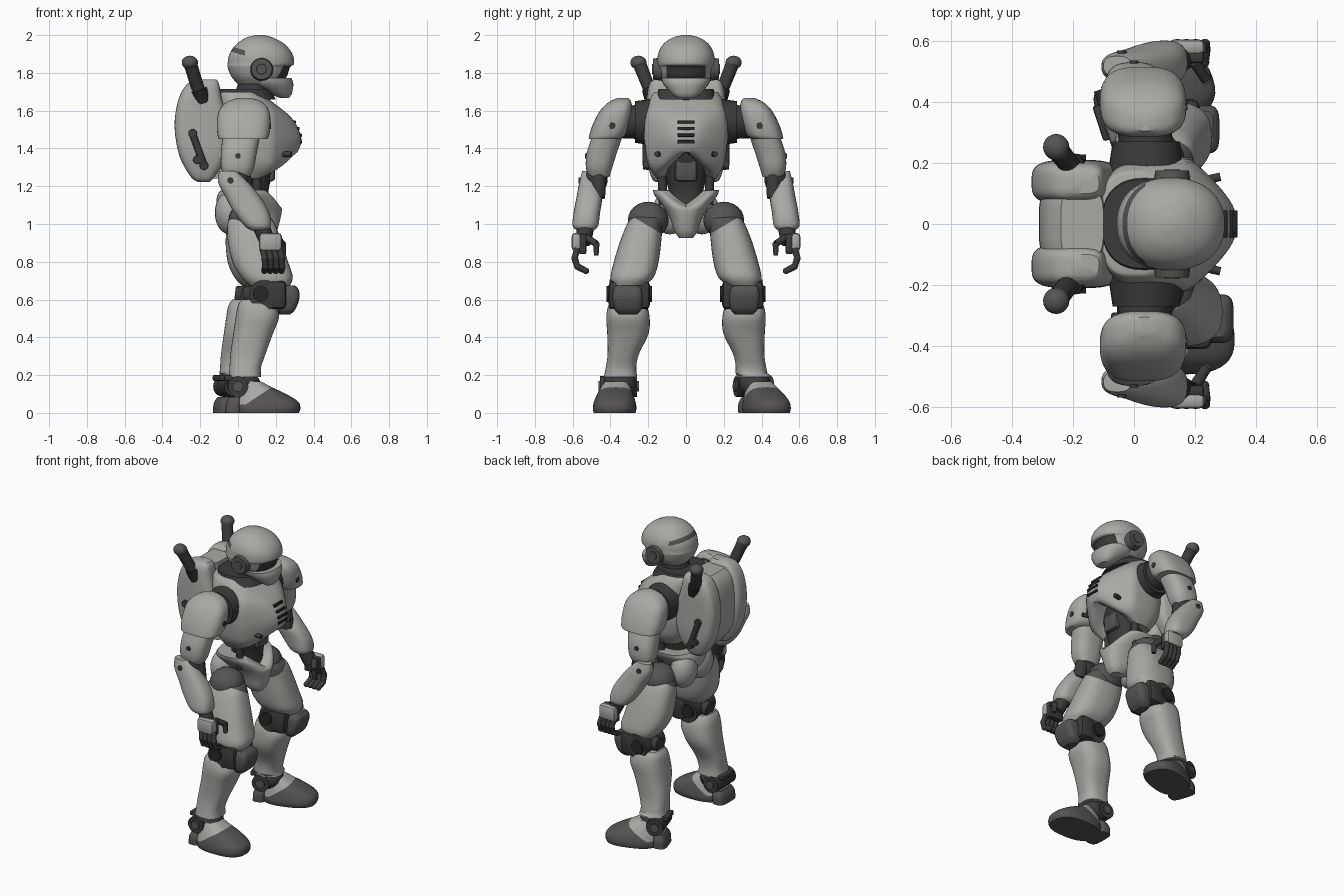
import bpy, bmesh, math
from mathutils import Vector


def material(name, c):
    m = bpy.data.materials.new(name)
    m.diffuse_color = (*c, 1)
    return m


LIGHT = material("pale_grey_armour", (0.40, 0.395, 0.375))
DARK = material("dark_joint", (0.045, 0.043, 0.043))
MID = material("brown_grey_pad", (0.095, 0.087, 0.087))
BLACK = material("black_slot", (0.02, 0.02, 0.02))


def make(name, bm, mats, rule=None, cuts=(), pair=False, leg=False):
    """Turn bm (built on the +y side) into one object, or a mirrored pair."""
    for co, no in cuts:                             # clean edges for painted areas
        bmesh.ops.bisect_plane(bm, geom=bm.verts[:] + bm.edges[:] + bm.faces[:],
                               plane_co=co, plane_no=Vector(no).normalized(), dist=1e-5)
    bmesh.ops.recalc_face_normals(bm, faces=bm.faces)
    if rule:
        for f in bm.faces:
            f.material_index = rule(f.calc_center_median())
    for s in ((1, -1) if pair else (1,)):
        b = bm.copy()
        for v in b.verts:
            if leg and s > 0:                       # this leg stands further back, toe out
                k = min(max((1.0 - v.co.z) / 0.4, 0), 1)
                if v.co.z < 0.21:
                    a, x, y = math.radians(18), v.co.x, v.co.y - 0.36
                    v.co.x = x * math.cos(a) - y * math.sin(a)
                    v.co.y = 0.36 + x * math.sin(a) + y * math.cos(a)
                v.co.x -= 0.05 * k
            v.co.y *= s
        if s < 0:
            bmesh.ops.reverse_faces(b, faces=b.faces)
        label = name if not pair else ("left_" if s > 0 else "right_") + name
        me = bpy.data.meshes.new(label)
        b.to_mesh(me)
        b.free()
        for m in mats:
            me.materials.append(m)
        bpy.context.collection.objects.link(bpy.data.objects.new(label, me))
    bm.free()


def loft(name, rings, mats, p=2.6, n=36, steps=4, warp=None, **kw):
    """Smooth skin through level rings (z, xmin, xmax, ymin, ymax)."""
    R = [Vector(r) for r in rings]
    R = [R[0]] + R + [R[-1]]
    fine = []
    for i in range(1, len(R) - 2):
        a, b, c, d = R[i - 1:i + 3]
        for k in range(steps):
            t = k / steps
            fine.append(0.5 * (2 * b + (c - a) * t + (2 * a - 5 * b + 4 * c - d) * t * t
                               + (3 * b - a - 3 * c + d) * t ** 3))
    fine.append(R[-1])
    bm = bmesh.new()
    loops = []
    for z, x0, x1, y0, y1 in fine:
        loop = []
        for j in range(n):
            a = math.tau * j / n
            c, s = math.cos(a), math.sin(a)
            co = Vector(((x0 + x1) / 2 + (x1 - x0) / 2 * math.copysign(abs(c) ** (2 / p), c),
                         (y0 + y1) / 2 + (y1 - y0) / 2 * math.copysign(abs(s) ** (2 / p), s), z))
            loop.append(bm.verts.new(warp(co) if warp else co))
        loops.append(loop)
    for A, B in zip(loops, loops[1:]):
        for j in range(n):
            bm.faces.new((A[j], A[(j + 1) % n], B[(j + 1) % n], B[j]))
    for L in (loops[0], loops[-1]):
        mid = bm.verts.new(sum((v.co for v in L), Vector()) / n)
        for j in range(n):
            bm.faces.new((L[j], L[(j + 1) % n], mid))
    make(name, bm, mats, **kw)


def rod(name, a, b, r1, r2, mat, n=16, **kw):
    """Cylinder or cone from a to b."""
    a, b = Vector(a), Vector(b)
    bm = bmesh.new()
    bmesh.ops.create_cone(bm, cap_ends=True, segments=n, radius1=r1, radius2=r2, depth=(b - a).length)
    bmesh.ops.rotate(bm, verts=bm.verts, matrix=(b - a).to_track_quat('Z', 'Y').to_matrix())
    bmesh.ops.translate(bm, verts=bm.verts, vec=(a + b) / 2)
    make(name, bm, [mat], **kw)


def ball(name, c, r, mat, **kw):
    bm = bmesh.new()
    bmesh.ops.create_uvsphere(bm, u_segments=20, v_segments=12, radius=1)
    bmesh.ops.scale(bm, verts=bm.verts, vec=r)
    bmesh.ops.translate(bm, verts=bm.verts, vec=c)
    make(name, bm, [mat], **kw)


def box(name, c, size, mat, bevel=0.01, **kw):
    bm = bmesh.new()
    bmesh.ops.create_cube(bm, size=1)
    bmesh.ops.scale(bm, verts=bm.verts, vec=size)
    bmesh.ops.translate(bm, verts=bm.verts, vec=c)
    bmesh.ops.bevel(bm, geom=bm.edges[:], offset=bevel, segments=2, affect='EDGES', profile=0.5)
    make(name, bm, [mat], **kw)


# --- head: helmet with visor and rear band, chin guard, ear discs, neck
def helmet_colour(c):
    if c.x > 0.15 and 1.762 < c.z < 1.838 and abs(c.y) < 0.104:
        return 1
    return 2 if c.x < 0.038 and abs(c.z + 0.3 * c.x - 1.916) < 0.014 else 0


Y, Z, TILT = (0, 1, 0), (0, 0, 1), (.3, 0, 1)
loft("helmet", [(1.74, 0.0, 0.22, -.10, .10), (1.78, -.035, 0.258, -.133, .133),
                (1.83, -.055, 0.275, -.15, .15), (1.85, -.055, 0.297, -.152, .152),
                (1.90, -.045, 0.288, -.148, .148), (1.95, -.01, 0.25, -.122, .122),
                (1.985, 0.04, 0.19, -.075, .075), (2.0, 0.09, 0.14, -.02, .02)],
     [LIGHT, DARK, MID], p=2.2, n=56, steps=6, rule=helmet_colour,
     cuts=[((0, 0, 1.762), Z), ((0, 0, 1.838), Z), ((0, 0, 1.902), TILT), ((0, 0, 1.93), TILT),
           ((0, -.104, 0), Y), ((0, .104, 0), Y), ((.038, 0, 0), (1, 0, 0))])
loft("chin_guard", [(1.668, 0.22, 0.27, -.045, .045), (1.69, 0.17, 0.285, -.075, .075),
                    (1.74, 0.08, 0.293, -.12, .12), (1.772, 0.08, 0.283, -.132, .132)], [LIGHT], p=2.3)
rod("ear_disc", (.125, .13, 1.82), (.125, .175, 1.82), .062, .055, MID, n=24, pair=True)
rod("ear_hub", (.125, .17, 1.82), (.125, .179, 1.82), .03, .026, MID, pair=True)
rod("neck", (.06, 0, 1.60), (.10, 0, 1.78), .10, .085, DARK, n=24)
loft("collar", [(1.66, -.11, .20, -.165, .165), (1.715, -.105, .17, -.145, .145)], [DARK], p=2.4)


# --- chest armour, tapered to the front, with arched front lower edge
def chest_shape(v):
    k = max(0, 1 - abs(v.y) / 0.15)
    if v.x > 0.1 and v.z < 1.38:
        v.z += (1.38 - v.z) * k
    v.y *= 1 - 3.4 * max(0, v.x - 0.18)
    return v


loft("chest_armour", [(1.24, -.03, .16, -.155, .155), (1.31, -.08, .265, -.20, .20),
                      (1.40, -.11, .325, -.217, .217), (1.47, -.11, .332, -.222, .222),
                      (1.56, -.11, .285, -.218, .218), (1.64, -.11, .19, -.20, .20),
                      (1.69, -.11, .12, -.175, .175), (1.70, -.10, .10, -.16, .16)],
     [LIGHT], p=3.0, n=64, warp=chest_shape)
for z, x in ((1.435, .332), (1.47, .331), (1.505, .319), (1.54, .299)):
    box("chest_vent", (x - .006, 0, z), (.026, .09, .017), BLACK, .003)
rod("chest_bolt", (.22, .14, 1.37), (.283, .155, 1.37), .014, .014, DARK, pair=True)

# --- waist
loft("abdomen", [(1.06, -.03, .17, -.10, .10), (1.16, -.02, .16, -.09, .09),
                 (1.26, -.02, .18, -.11, .11), (1.40, -.02, .22, -.12, .12)], [DARK])
box("belly_plate", (.172, 0, 1.29), (.05, .12, .13), MID, .02)
rod("waist_piston", (.10, .12, 1.10), (.10, .13, 1.32), .024, .024, DARK, pair=True)


# --- pelvis with dipped front edge, rear guards and hip balls
def pelvis_dip(v):
    if v.x > 0.05 and v.z > 1.08:
        v.z -= (v.z - 1.08) * 0.85 * max(0, 1 - abs(v.y) / 0.14)
    return v


loft("pelvis_armour", [(.925, .11, .18, -.035, .035), (.96, .04, .205, -.06, .06),
                       (1.03, -.06, .225, -.085, .085), (1.09, -.11, .232, -.12, .12),
                       (1.15, -.11, .21, -.165, .165), (1.18, -.09, .18, -.175, .175)],
     [LIGHT], n=48, warp=pelvis_dip)
ball("rear_guard", (-.045, .085, 1.06), (.078, .095, .115), LIGHT, pair=True)
ball("hip_joint", (.06, .20, 1.02), (.11, .108, .098), MID, pair=True)

# --- backpack, side rods and batons
loft("backpack_core", [(1.24, -.21, -.05, -.12, .12), (1.36, -.295, -.05, -.13, .13),
                       (1.55, -.312, -.06, -.13, .13), (1.68, -.29, -.095, -.13, .13),
                       (1.74, -.24, -.10, -.11, .11)], [LIGHT], p=4)
loft("backpack_lobe", [(1.222, -.21, -.15, .10, .16), (1.25, -.25, -.125, .08, .185),
                       (1.36, -.31, -.06, .07, .208), (1.52, -.336, -.05, .065, .21),
                       (1.66, -.315, -.085, .07, .208), (1.74, -.27, -.10, .08, .195),
                       (1.765, -.22, -.115, .10, .17)], [LIGHT], p=3.5, pair=True)
rod("pack_rod", (-.245, .21, 1.49), (-.18, .21, 1.31), .019, .019, DARK, pair=True)
for x, z in ((-.24, 1.48), (-.18, 1.31), (-.215, 1.34)):
    rod("pack_clamp", (x, .19, z), (x, .228, z), .024, .022, DARK, pair=True)
rod("baton_base", (-.185, .17, 1.65), (-.207, .19, 1.715), .046, .044, BLACK, pair=True)
rod("baton_grip", (-.20, .18, 1.68), (-.25, .243, 1.84), .033, .036, DARK, pair=True)
ball("baton_knob", (-.255, .252, 1.855), (.043, .043, .036), MID, pair=True)

# --- arms
rod("shoulder_socket", (.04, .17, 1.54), (.04, .27, 1.54), .125, .11, DARK, n=28, pair=True)
rod("shoulder_axle", (.04, .25, 1.54), (.03, .36, 1.54), .09, .085, DARK, n=24, pair=True)
loft("shoulder_pad", [(1.45, -.10, .155, .35, .515), (1.47, -.108, .165, .32, .512),
                      (1.53, -.112, .172, .295, .492), (1.60, -.10, .165, .285, .455),
                      (1.645, -.06, .13, .29, .41), (1.668, 0, .07, .305, .36)],
     [LIGHT], p=2.8, pair=True)
rod("shoulder_bolt", (.14, .39, 1.52), (.175, .39, 1.52), .02, .017, DARK, pair=True)
loft("upper_arm", [(1.25, -.07, .06, .405, .515), (1.30, -.09, .085, .39, .53),
                   (1.38, -.09, .10, .365, .525), (1.48, -.08, .12, .33, .49)], [LIGHT], pair=True)
rod("upper_arm_bolt", (0, .50, 1.36), (0, .535, 1.36), .016, .014, DARK, pair=True)
ball("elbow_joint", (-.01, .475, 1.235), (.07, .06, .075), DARK, pair=True)
rod("elbow_strut", (.02, .455, 1.31), (.045, .47, 1.14), .038, .042, DARK, pair=True)
loft("forearm", [(.965, .07, .15, .49, .575), (.99, .035, .175, .465, .60), (1.06, -.02, .165, .455, .595),
                 (1.14, -.065, .12, .445, .58), (1.22, -.105, .055, .465, .565),
                 (1.28, -.10, -.01, .485, .55)], [LIGHT], pair=True)
rod("forearm_bolt", (-.04, .53, 1.23), (-.04, .568, 1.23), .018, .016, DARK, pair=True)
rod("wrist", (.12, .53, .99), (.16, .545, .90), .045, .042, DARK, pair=True)
box("hand_plate", (.172, .58, .905), (.12, .05, .095), LIGHT, .018, pair=True)
box("palm", (.175, .547, .895), (.11, .04, .11), DARK, .012, pair=True)
for i in range(4):
    x = .13 + i * .03
    path = [(x, .575, .87), (x + .012, .59, .82), (x + .014, .575, .775), (x + .01, .53, .752)]
    for a, b in zip(path, path[1:]):
        rod("finger_segment", a, b, .018, .016, DARK, n=10, pair=True)
        ball("finger_knuckle", b, (.017, .017, .017), DARK, pair=True)
rod("thumb_base", (.20, .53, .93), (.235, .475, .895), .02, .018, DARK, n=10, pair=True)
rod("thumb_tip", (.235, .475, .90), (.24, .475, .835), .018, .013, DARK, n=10, pair=True)

# --- legs
L = dict(pair=True, leg=True)
loft("thigh", [(1.05, .01, .13, .15, .25), (1.02, -.05, .185, .125, .30), (.92, -.055, .225, .13, .345),
               (.80, -.03, .265, .145, .382), (.72, .015, .29, .17, .40), (.675, .06, .275, .215, .39)],
     [LIGHT, MID], cuts=[((0, .2, .99), (0, -.6, 1))],
     rule=lambda c: int(c.z > .99 + .6 * (c.y - .2)), **L)
rod("knee_core", (.14, .20, .625), (.14, .405, .625), .08, .08, DARK, n=24, **L)
rod("knee_hub", (.12, .18, .63), (.12, .42, .63), .042, .042, BLACK, **L)
rod("knee_link", (.03, .30, .625), (.20, .30, .625), .045, .06, DARK, **L)
box("knee_hinge", (.20, .30, .625), (.11, .22, .15), DARK, .025, **L)
loft("knee_cap", [(.52, .225, .275, .26, .355), (.55, .215, .305, .235, .38), (.61, .21, .326, .23, .39),
                  (.655, .22, .32, .235, .385), (.675, .23, .30, .255, .37)], [MID], p=4, **L)
loft("shin", [(.60, .02, .16, .23, .39), (.57, 0, .195, .21, .41), (.51, -.012, .218, .193, .422),
              (.42, -.025, .185, .198, .417), (.31, -.04, .145, .25, .415), (.24, -.045, .122, .263, .425),
              (.19, -.05, .122, .258, .435)], [LIGHT], **L)
ball("ankle_joint", (.03, .35, .15), (.09, .09, .07), DARK, **L)
rod("ankle_disc", (0, .26, .14), (0, .455, .14), .055, .055, DARK, n=20, **L)
rod("ankle_hub", (0, .25, .14), (0, .463, .14), .028, .028, MID, **L)
box("ankle_spur", (-.045, .35, .185), (.06, .12, .03), DARK, .008, **L)
loft("foot", [(0, -.01, .322, .268, .488), (.025, -.015, .33, .262, .493), (.06, -.01, .318, .268, .487),
              (.10, .0, .255, .28, .47), (.135, .01, .18, .295, .45), (.165, .02, .125, .31, .43)],
     [LIGHT, MID], steps=6, cuts=[((0, 0, .045), Z), ((.05, 0, .05), (-.67, 0, 1))],
     rule=lambda c: int(c.z < .045 or c.z < .05 + (c.x - .05) * .67), **L)
loft("heel", [(0, -.068, .02, .285, .455), (.05, -.064, .02, .285, .455), (.085, -.045, .02, .30, .44)],
     [MID], p=3.5, **L)

# --- smooth shading with sharp edges kept
for o in bpy.data.objects:
    o.select_set(True)
bpy.context.view_layer.objects.active = bpy.data.objects["helmet"]
bpy.ops.object.shade_smooth_by_angle(angle=math.radians(38))
